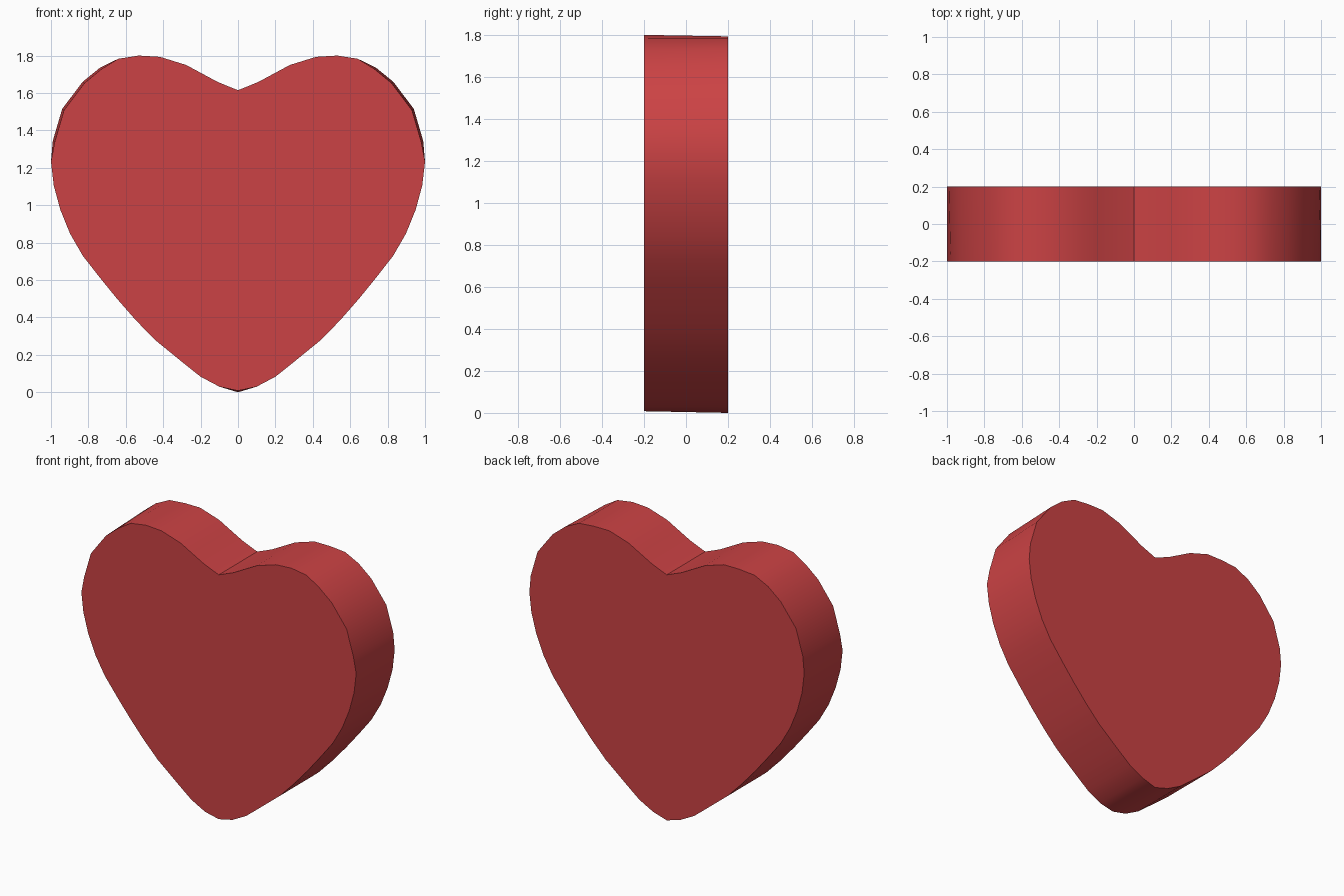
import bpy, bmesh, math

if "Cube" in bpy.data.objects:
    bpy.data.objects.remove(bpy.data.objects["Cube"])

# Right half of the heart outline (x, z), notch down to tip
HALF = [(0, 1.615), (0.107, 1.658), (0.2, 1.708), (0.278, 1.75), (0.417, 1.793),
        (0.53, 1.80), (0.64, 1.783), (0.738, 1.735), (0.83, 1.66), (0.94, 1.515),
        (0.99, 1.345), (1.0, 1.233), (0.985, 1.105), (0.95, 0.976), (0.898, 0.848),
        (0.83, 0.73), (0.738, 0.612), (0.647, 0.50), (0.548, 0.387), (0.444, 0.28),
        (0.294, 0.158), (0.2, 0.083), (0.10, 0.03), (0, 0.0)]
OUTLINE = HALF + [(-x, z) for x, z in HALF[-2:0:-1]]


def front_point(x, z):
    # The front outline is a touch narrower on the shoulders and tip
    if 1.3 < z < 1.75 and abs(x) > 0.7:
        return x * 0.99, z - 0.008
    return x, max(z, 0.008)


# Heart slab: two outlines joined by a smooth rim
bm = bmesh.new()
front = [bm.verts.new((p[0], -0.2, p[1])) for p in (front_point(x, z) for x, z in OUTLINE)]
back = [bm.verts.new((x, 0.2, min(z, 1.793))) for x, z in OUTLINE]
bm.faces.new(front)
bm.faces.new(back[::-1])
n = len(OUTLINE)
for i in range(n):
    j = (i + 1) % n
    bm.faces.new((front[j], front[i], back[i], back[j]))
bmesh.ops.recalc_face_normals(bm, faces=bm.faces)
mesh = bpy.data.meshes.new("heart")
bm.to_mesh(mesh)
bm.free()

heart = bpy.data.objects.new("heart", mesh)
bpy.context.collection.objects.link(heart)
red = bpy.data.materials.new("red")
red.diffuse_color = (0.60, 0.055, 0.058, 1)
red.use_nodes = True
red.node_tree.nodes["Principled BSDF"].inputs["Base Color"].default_value = red.diffuse_color
mesh.materials.append(red)

bpy.context.view_layer.objects.active = heart
heart.select_set(True)
bpy.ops.object.shade_smooth_by_angle(angle=math.radians(40))
